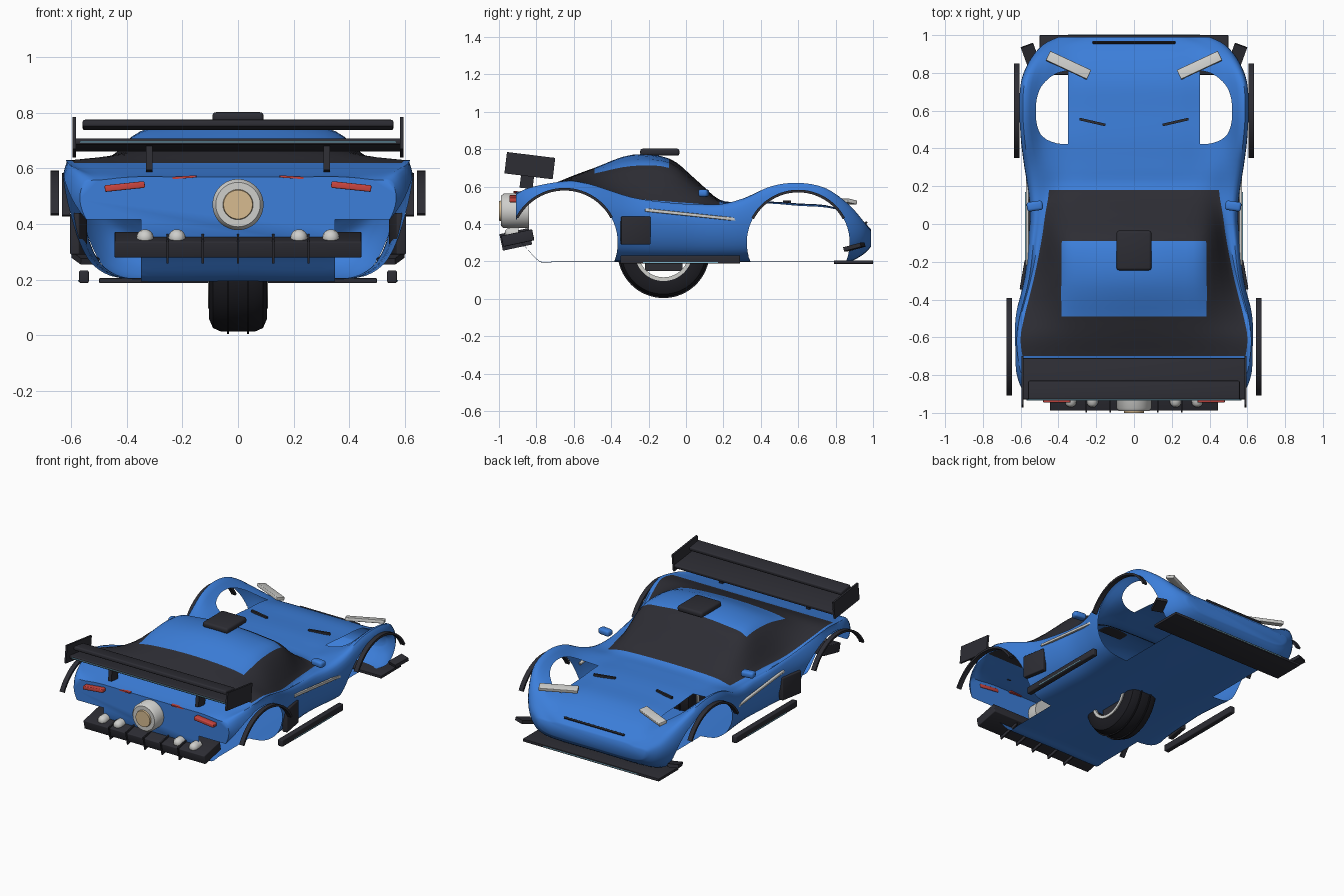
import bpy, bmesh, math
from mathutils import Vector

default_cube = bpy.data.objects.get("Cube")
if default_cube:
    bpy.data.objects.remove(default_cube, do_unlink=True)


def make_material(name, red, green, blue):
    material = bpy.data.materials.new(name)
    material.use_nodes = True
    colour = (red, green, blue, 1)
    material.diffuse_color = colour
    material.node_tree.nodes["Principled BSDF"].inputs["Base Color"].default_value = colour
    return material


PAINT = make_material("blue paint", .045, .21, .7)
BLACK = make_material("black trim", .026, .026, .034)
RUBBER = make_material("tyre rubber", .012, .012, .016)
GREY = make_material("light grey", .62, .62, .6)
RED = make_material("red lamp", .6, .06, .05)
TAN = make_material("tan nozzle", .68, .5, .28)
CYAN = make_material("pale cyan", .2, .45, .58)


def finish(bm, name, materials, angle=40):
    """Turn a bmesh into a shaded object."""
    bmesh.ops.recalc_face_normals(bm, faces=bm.faces)
    mesh = bpy.data.meshes.new(name)
    bm.to_mesh(mesh)
    bm.free()
    for material in materials:
        mesh.materials.append(material)
    obj = bpy.data.objects.new(name, mesh)
    bpy.context.collection.objects.link(obj)
    shade(obj, angle)
    return obj


def shade(obj, angle):
    bpy.ops.object.select_all(action='DESELECT')
    obj.select_set(True)
    bpy.context.view_layer.objects.active = obj
    bpy.ops.object.shade_smooth_by_angle(angle=math.radians(angle))


def box(name, loc, size, material, rot=(0, 0, 0), bevel=0):
    """Box with optional rounded edges, rotation in degrees."""
    bm = bmesh.new()
    bmesh.ops.create_cube(bm, size=1)
    bmesh.ops.scale(bm, vec=size, verts=bm.verts)
    if bevel:
        bmesh.ops.bevel(bm, geom=bm.edges[:], offset=bevel, segments=3, profile=.5, affect='EDGES')
    obj = finish(bm, name, [material])
    obj.location = loc
    obj.rotation_euler = [math.radians(a) for a in rot]
    return obj


def box_pair(name, loc, size, material, rot=(0, 0, 0), bevel=0):
    """The same box on the left and, mirrored, on the right."""
    for side, sign in (("left", 1), ("right", -1)):
        box(f"{side}_{name}", (sign * loc[0], loc[1], loc[2]), size, material,
            (rot[0], sign * rot[1], sign * rot[2]), bevel)


def lathe(name, profile, centre, material, start=0, end=360, steps=64, turn=0):
    """Spin a closed (along, radius) profile about the x axis."""
    bm = bmesh.new()
    full = end - start == 360
    rings = []
    for i in range(steps if full else steps + 1):
        a = math.radians(start + (end - start) * i / steps)
        rings.append([bm.verts.new((x, r * math.cos(a), r * math.sin(a))) for x, r in profile])
    pairs = list(zip(rings, rings[1:]))
    if full:
        pairs.append((rings[-1], rings[0]))
    else:
        bm.faces.new(rings[0])
        bm.faces.new(rings[-1])
    for a, b in pairs:
        for j in range(len(profile)):
            k = (j + 1) % len(profile)
            bm.faces.new((a[j], a[k], b[k], b[j]))
    bmesh.ops.remove_doubles(bm, verts=bm.verts, dist=.0001)
    obj = finish(bm, name, [material])
    obj.location = centre
    obj.rotation_euler.z = math.radians(turn)
    return obj


def spline(points, t, i, cyclic):
    """Smooth curve through the points, evaluated in span i."""
    n = len(points)
    a, b, c, d = [points[(i + k) % n if cyclic else max(0, min(n - 1, i + k))] for k in (-1, 0, 1, 2)]
    return b + .5 * t * (c - a + t * (2 * a - 5 * b + 4 * c - d + t * (3 * b - 3 * c + d - a)))


# Body stations: y, half width, floor, fender crest, window x, window z, roof edge, centre line
STATIONS = [
    (-.91, .57, .33, .55, .48, .56, .57, .57),
    (-.86, .6, .28, .58, .52, .58, .58, .58),
    (-.78, .63, .2, .6, .56, .6, .6, .6),
    (-.7, .64, .2, .61, .59, .62, .62, .62),
    (-.6, .64, .2, .62, .6, .63, .65, .66),
    (-.49, .63, .2, .6, .58, .6, .67, .7),
    (-.29, .58, .2, .54, .53, .54, .71, .77),
    (-.09, .56, .2, .51, .49, .52, .7, .75),
    (.05, .55, .2, .5, .47, .51, .6, .64),
    (.18, .56, .2, .5, .45, .5, .52, .53),
    (.3, .58, .2, .53, .46, .52, .51, .52),
    (.45, .6, .2, .6, .49, .54, .51, .52),
    (.6, .61, .2, .62, .5, .56, .5, .51),
    (.75, .6, .2, .59, .49, .54, .49, .5),
    (.87, .55, .2, .5, .45, .49, .46, .46),
    (.95, .48, .24, .41, .38, .41, .41, .41),
    (.99, .4, .28, .36, .3, .36, .37, .37)]
SUB = 4
WHEELS = ((-.65, .285), (.6, .275))
AXLE, WELL = .3, .35


def section(y, w, floor, crest, wx, wz, roof, top):
    h, rx = crest - floor, min(.385, .78 * wx)
    half = [(0, floor), (.62 * w, floor), (.84 * w, floor + .1 * h), (.95 * w, floor + .35 * h),
            (w, floor + .72 * h), (.965 * w, crest), (wx, wz), (rx, roof),
            (.6 * rx, roof + .72 * (top - roof)), (0, top)]
    return [Vector((x, y, z)) for x, z in half + [(-x, z) for x, z in half[-2:0:-1]]]


# Body shell: smooth loft with glass chosen by station and ring
bm = bmesh.new()
sections = [section(*s) for s in STATIONS]
count = len(sections[0])
rows, spans = [], []
for i in range(len(sections)):
    for k in range(SUB if i < len(sections) - 1 else 1):
        loop = [spline([s[j] for s in sections], k / SUB, i, False) for j in range(count)]
        rows.append([bm.verts.new(spline(loop, m / SUB, j, True)) for j in range(count) for m in range(SUB)])
        spans.append(STATIONS[i][0])
for r in range(len(rows) - 1):
    for c in range(count * SUB):
        d = (c + 1) % (count * SUB)
        face = bm.faces.new((rows[r][c], rows[r][d], rows[r + 1][d], rows[r + 1][c]))
        strip = min(c // SUB, count - 1 - c // SUB)
        y = spans[r]
        cabin = -.7 <= y < .18
        face.material_index = int(cabin and (strip == 6 or strip > 6 and not -.49 <= y < -.09))
bm.faces.new(rows[0])
bm.faces.new(rows[-1])
body = finish(bm, "body_shell", [PAINT, BLACK], 50)

# Wheel arches cut through the shell, leaving it open inside
for y, radius in WHEELS:
    for sign in (1, -1):
        cutter = lathe("arch_cutter", [(0, 0), (0, radius), (.5, radius), (.5, 0)],
                       (WELL if sign > 0 else -WELL - .5, y, AXLE), PAINT)
        cutter.hide_render = True
        cut = body.modifiers.new("arch", 'BOOLEAN')
        cut.operation, cut.solver, cut.object = 'DIFFERENCE', 'EXACT', cutter
        bpy.context.view_layer.objects.active = body
        bpy.ops.object.modifier_apply(modifier=cut.name)
        bpy.data.objects.remove(cutter, do_unlink=True)
bm = bmesh.new()
bm.from_mesh(body.data)
lining = []
for face in bm.faces:
    for y, radius in WHEELS:
        gaps = [math.hypot(v.co.y - y, v.co.z - AXLE) - radius for v in face.verts]
        wall = all(abs(g) < .002 for g in gaps)
        cap = all(abs(abs(v.co.x) - WELL) < .001 for v in face.verts) and max(gaps) < .002
        if wall or cap:
            lining.append(face)
bmesh.ops.delete(bm, geom=lining, context='FACES')
bm.to_mesh(body.data)
bm.free()
shade(body, 50)

# Arch flares
for name, (y, radius), x in (("rear", WHEELS[0], .66), ("front", WHEELS[1], .62)):
    for side, sign in (("left", 1), ("right", -1)):
        lathe(f"{side}_{name}_arch_flare", [(-.015, radius - .006), (.015, radius - .006),
              (.015, radius + .008), (-.015, radius + .008)], (sign * x, y, AXLE), BLACK, 28, 152, 32)

# Rear wing
box("wing_main_plane", (0, -.82, .685), (1.18, .22, .022), BLACK, (-7, 0, 0), .006)
box("wing_upper_plane", (0, -.88, .757), (1.12, .1, .026), BLACK, (-8, 0, 0), .008)
box("wing_stripe", (0, -.932, .697), (1.14, .006, .005), CYAN)
box_pair("wing_end_plate", (.59, -.835, .712), (.012, .26, .115), BLACK, (-7, 0, 0))
box_pair("wing_support", (.32, -.85, .635), (.024, .07, .09), BLACK, (-7, 0, 0))

# Rear nozzle
lathe("nozzle_housing", [(-.06, 0), (-.06, .08), (-.045, .092), (.09, .092), (.09, 0)],
      (0, -.93, .47), GREY, turn=90)
lathe("nozzle_core", [(-.07, 0), (-.07, .052), (-.05, .057), (-.05, 0)], (0, -.93, .47), TAN, turn=90)

# Rear diffuser with fins and round lamps
box("diffuser", (0, -.9, .325), (.89, .17, .06), BLACK, (12, 0, 0), .005)
for i in range(-2, 3):
    box(f"diffuser_fin_{i + 3}", (i * .127, -.91, .318), (.008, .16, .09), BLACK, (12, 0, 0))
for i, x in enumerate((-.335, -.22, .22, .335)):
    lathe(f"round_lamp_{i + 1}", [(-.035, 0), (-.032, .015), (-.02, .027), (0, .031), (.04, .031), (.04, 0)],
          (x, -.935, .35), GREY, steps=32, turn=90)

# Tail lamps
box_pair("tail_lamp", (.408, -.925, .535), (.145, .04, .024), RED, (0, 6, 0), .005)
box_pair("tail_lamp_slash", (.2, -.905, .568), (.1, .02, .008), RED, (0, 4, 8))

# Side trim
box_pair("side_duct", (.575, -.27, .365), (.035, .16, .15), BLACK, (0, 0, 10), .006)
box_pair("side_skirt", (.555, -.03, .21), (.035, .64, .045), BLACK, (0, 0, 0), .006)
box_pair("skirt_stripe", (.574, -.03, .195), (.005, .4, .006), CYAN)
box_pair("side_strip", (.565, .045, .448), (.016, .53, .018), GREY, (-6, 0, 0), .004)
box_pair("mirror", (.525, .095, .565), (.085, .05, .04), PAINT, (0, 0, -8), .014)

# Nose
box("splitter", (0, .895, .196), (1.0, .21, .018), BLACK, (0, 0, 0), .003)
box("splitter_stripe", (0, 1.0, .196), (.7, .004, .005), CYAN)
box_pair("canard", (.55, .9, .277), (.07, .1, .022), BLACK, (14, 0, -20))
box("nose_slot", (0, .962, .407), (.44, .012, .014), BLACK, (-40, 0, 0), .003)
box_pair("headlamp", (.347, .84, .52), (.24, .055, .022), GREY, (-12, 0, 25), .004)
box_pair("bonnet_vent", (.22, .54, .518), (.14, .014, .014), BLACK, (0, 0, 13))

# Roof scoop
box("roof_scoop", (0, -.14, .784), (.185, .21, .038), BLACK, (0, 0, 0), .014)

# Centre wheel under the floor
HUB = (0, -.12, .25)
lathe("tyre", [(-.1, .15), (-.105, .19), (-.09, .225), (-.06, .238), (.06, .238), (.09, .225),
               (.105, .19), (.1, .15)], HUB, RUBBER)
box_pair("wheel_disc_plate", (.06, HUB[1], HUB[2]), (.01, .2, .2), BLACK)
for side, x in (("left", .1), ("right", -.1)):
    lathe(f"{side}_rim", [(x - .008, .135), (x + .008, .135), (x + .008, .155), (x - .008, .155)], HUB, GREY)
    lathe(f"{side}_tread_rib", [(x * .36 - .004, .23), (x * .36 + .004, .23), (x * .36 + .004, .246),
                                (x * .36 - .004, .246)], HUB, RUBBER)
